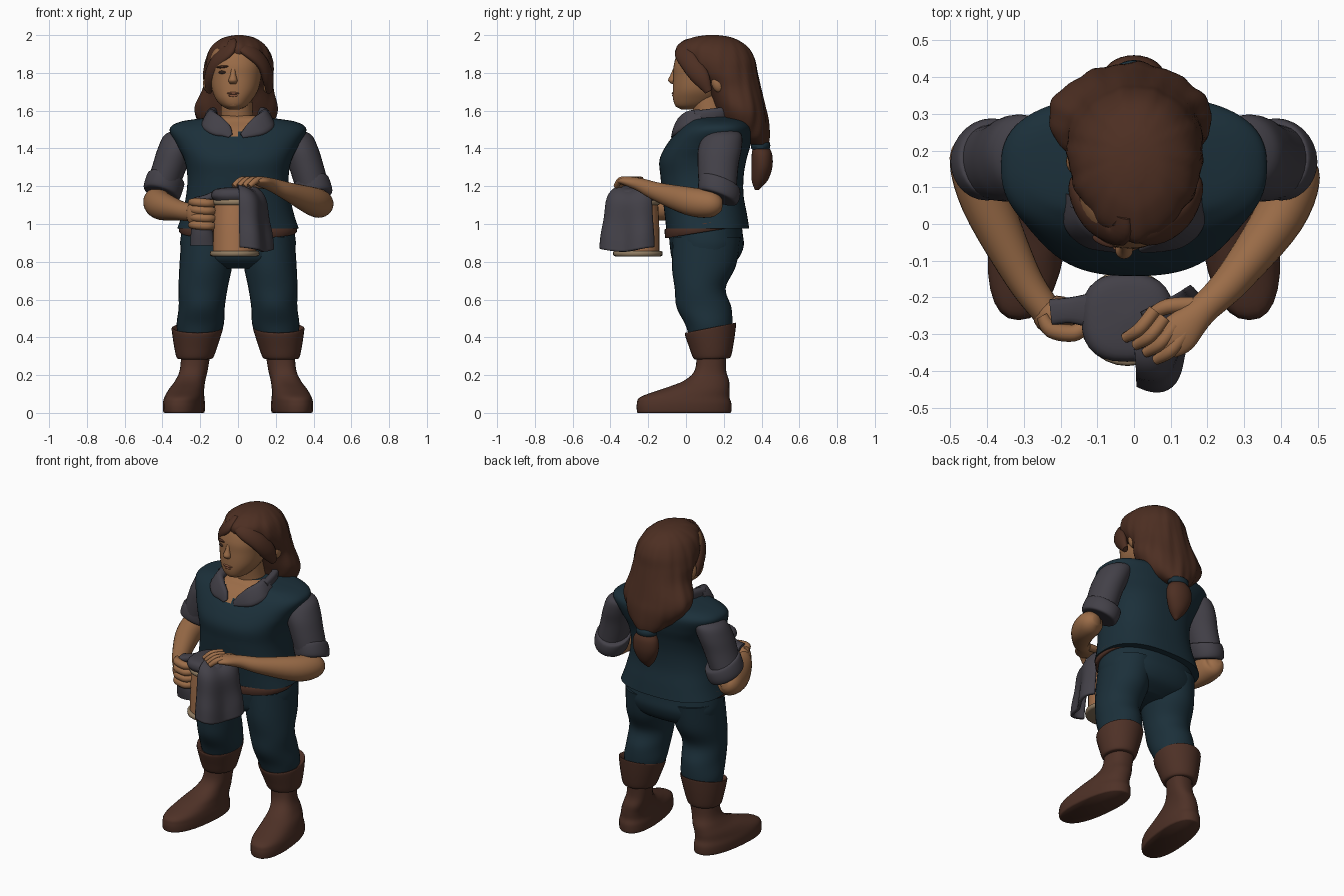
import bpy, bmesh, math
from mathutils import Vector, Euler

def material(name, r, g, b):
    m = bpy.data.materials.new(name)
    m.diffuse_color = (r, g, b, 1)
    return m

SKIN = material("skin", .33, .152, .065)
HAIR = material("hair_brown", .074, .028, .016)
BOOT = material("leather_brown", .077, .031, .02)
NAVY = material("navy_cloth", .011, .029, .042)
GREY = material("grey_cloth", .056, .052, .065)
TAN = material("mug_tan", .38, .17, .075)
BEIGE = material("mug_base_beige", .28, .20, .12)
DARK = material("eye_dark", .03, .015, .01)
LIP = material("lips", .25, .095, .05)

def finish(name, bm, mats, rule=None):
    bmesh.ops.recalc_face_normals(bm, faces=bm.faces)
    me = bpy.data.meshes.new(name)
    for f in bm.faces:
        f.smooth = True
        if rule:
            f.material_index = rule(f.calc_center_median())
    bm.to_mesh(me)
    bm.free()
    for m in mats:
        me.materials.append(m)
    ob = bpy.data.objects.new(name, me)
    bpy.context.collection.objects.link(ob)
    bpy.ops.object.select_all(action='DESELECT')
    ob.select_set(True)
    bpy.context.view_layer.objects.active = ob
    bpy.ops.object.shade_smooth_by_angle(angle=math.radians(50))
    return ob

def spline(pts, steps):
    # Catmull-Rom through tuples of any length
    out = []
    for i in range(len(pts) - 1):
        a, b, c, d = pts[max(i - 1, 0)], pts[i], pts[i + 1], pts[min(i + 2, len(pts) - 1)]
        for k in range(steps):
            t = k / steps
            out.append([.5 * (2 * q + (r - p) * t + (2 * p - 5 * q + 4 * r - s) * t * t
                        + (3 * q - p - 3 * r + s) * t ** 3) for p, q, r, s in zip(a, b, c, d)])
    return out + [list(pts[-1])]

def skin(name, pts, mats, ref=None, n=28, p=2, steps=5, warp=None, rule=None):
    """Sections (x, y, z, r1, r2): level rings, or rings square to the path when ref is given."""
    secs = spline(pts, steps)
    bm = bmesh.new()
    rings = []
    for i, (x, y, z, r1, r2) in enumerate(secs):
        u, v = Vector((1, 0, 0)), Vector((0, 1, 0))
        if ref:
            t = Vector(secs[min(i + 1, len(secs) - 1)][:3]) - Vector(secs[max(i - 1, 0)][:3])
            u = t.cross(Vector(ref)).normalized()
            v = u.cross(t).normalized()
        ring = []
        for k in range(n):
            a = 2 * math.pi * k / n
            c, s = math.cos(a), math.sin(a)
            c = math.copysign(abs(c) ** (2 / p), c)
            s = math.copysign(abs(s) ** (2 / p), s)
            co = Vector((x, y, z)) + u * c * max(r1, .003) + v * s * max(r2, .003)
            ring.append(bm.verts.new(warp(co) if warp else co))
        rings.append(ring)
    for a, b in zip(rings, rings[1:]):
        for k in range(n):
            bm.faces.new((a[k], a[(k + 1) % n], b[(k + 1) % n], b[k]))
    bm.faces.new(rings[0])
    bm.faces.new(rings[-1])
    return finish(name, bm, mats, rule)

def ball(name, loc, size, mat, rot=(0, 0, 0)):
    bm = bmesh.new()
    bmesh.ops.create_uvsphere(bm, u_segments=20, v_segments=12, radius=1)
    e = Euler([math.radians(a) for a in rot]).to_matrix()
    for v in bm.verts:
        v.co = e @ Vector([a * b for a, b in zip(v.co, size)]) + Vector(loc)
    return finish(name, bm, [mat])

# Vest, with a skin coloured V at the neck
skin("vest", [(0, .15, 1.575, .10, .10), (0, .155, 1.56, .19, .13), (0, .165, 1.54, .31, .16),
              (0, .155, 1.50, .362, .195), (0, .12, 1.42, .325, .222), (0, .09, 1.34, .285, .23),
              (0, .085, 1.25, .268, .22), (0, .09, 1.15, .275, .215), (0, .105, 1.05, .297, .218),
              (0, .115, .975, .322, .22)], [NAVY, SKIN], n=72, p=2.5, steps=6,
     rule=lambda c: int(c.y < .12 and c.z > 1.46 and abs(c.x + .01) < (c.z - 1.455) * 1.1))
# Neck and shirt collar with open flaps
skin("neck", [(0, .15, 1.50, .10, .10), (-.005, .13, 1.58, .085, .09), (-.01, .12, 1.70, .085, .10)], [SKIN])
skin("collar", [(-.15, .05, 1.555, .025, .045), (-.12, .20, 1.585, .022, .035), (0, .25, 1.595, .02, .035),
                (.12, .20, 1.585, .022, .035), (.15, .05, 1.555, .025, .045)], [GREY], ref=(0, .3, 1), n=16, p=3)
for s in (-1, 1):
    skin("collar_flap", [(s * .15, .08, 1.56, .03, .05), (s * .15, .01, 1.545, .028, .055),
                         (s * .115, -.035, 1.52, .02, .055), (s * .07, -.055, 1.495, .016, .04),
                         (s * .03 - .01, -.068, 1.465, .01, .014)], [GREY], ref=(-s * .55, .3, 1), n=16, p=3)

# Hips and belt, the belt slipping under the vest at the back
skin("hips", [(0, .10, 1.03, .28, .19), (0, .105, .95, .30, .195), (0, .11, .88, .305, .195),
              (0, .10, .81, .28, .17), (0, .09, .765, .15, .10)], [NAVY], p=2.3, n=40)
skin("belt", [(0, .095, .995, .303, .202), (0, .095, .99, .313, .208), (0, .095, .95, .313, .206),
              (0, .095, .945, .303, .202)], [BOOT], p=2.3, n=40, steps=2,
     warp=lambda c: Vector((c.x, c.y, c.z + (c.y - .02) * .16)))

# Legs, boot cuffs and boots
for s, side in ((-1, "left"), (1, "right")):
    skin(side + "_trouser_leg", [(s * .155, .11, .93, .145, .18), (s * .17, .095, .78, .14, .17),
         (s * .185, .075, .66, .13, .135), (s * .192, .095, .56, .122, .145),
         (s * .20, .12, .47, .125, .125), (s * .208, .125, .41, .11, .11)], [NAVY])
    skin(side + "_boot_cuff", [(s * .21, .13, .42, .10, .10), (s * .212, .13, .445, .125, .125),
         (s * .215, .13, .45, .135, .135), (s * .217, .13, .43, .133, .134), (s * .223, .135, .36, .117, .118),
         (s * .228, .138, .295, .098, .10), (s * .23, .138, .285, .08, .08)], [BOOT],
         warp=lambda c: Vector((c.x, c.y, c.z + (c.y - .13) * .2 * (c.z - .25) / .2)))
    skin(side + "_boot", [(s * .285, -.01, 0, .098, .245), (s * .285, -.01, .01, .105, .25),
         (s * .285, -.01, .05, .106, .25), (s * .283, -.005, .085, .10, .235), (s * .278, .05, .125, .09, .18),
         (s * .265, .108, .17, .078, .12), (s * .248, .13, .23, .073, .082), (s * .235, .135, .34, .078, .08)],
         [BOOT], p=2.35, warp=lambda c: Vector((c.x - s * c.y * .11, c.y, c.z)))

# Sleeves and rolled cuffs
for s, side, dz in ((-1, "left", 0), (1, "right", -.02)):
    skin(side + "_sleeve", [(s * .27, .20, 1.50, .06, .06), (s * .30, .195, 1.47, .09, .10),
         (s * .33, .18, 1.40, .095, .115), (s * .36, .17, 1.31, .093, .108),
         (s * .395, .168, 1.21 + dz, .09, .10)], [GREY])
    skin(side + "_sleeve_cuff", [(s * .375, .18, 1.255 + dz, .08, .08), (s * .38, .18, 1.25 + dz, .096, .105),
         (s * .395, .175, 1.20 + dz, .099, .11), (s * .405, .168, 1.16 + dz, .093, .10),
         (s * .405, .168, 1.155 + dz, .07, .07)], [GREY],
         warp=lambda c: Vector((c.x, c.y, c.z + (abs(c.x) - .4) * .3 - (c.y - .17) * .35)))

# Forearms and hands
UP = (0, 0, 1)
skin("left_forearm", [(-.425, .23, 1.13, .03, .03), (-.43, .19, 1.12, .072, .075), (-.40, .06, 1.095, .07, .075),
                      (-.305, -.14, 1.07, .05, .052), (-.24, -.235, 1.06, .042, .048)], [SKIN], ref=UP)
ball("left_palm", (-.21, -.25, 1.055), (.065, .055, .075), SKIN)
for i in range(4):
    z = 1.115 - .04 * i
    skin("left_finger", [(-.25, -.25, z, .016, .018), (-.225, -.287, z, .023, .023), (-.165, -.297, z - .005, .023, .023),
                         (-.13, -.275, z - .005, .019, .019)], [SKIN], ref=UP, n=12)
skin("right_forearm", [(.435, .19, 1.10, .03, .03), (.435, .14, 1.105, .072, .07), (.395, .02, 1.12, .07, .075),
                       (.27, -.15, 1.17, .05, .05), (.185, -.235, 1.205, .042, .036),
                       (.12, -.30, 1.225, .055, .026), (.085, -.335, 1.225, .04, .016)], [SKIN], ref=UP)
for i in range(4):
    x, y = .145 - .028 * i, -.325 + .02 * i
    skin("right_finger", [(x - .005, y + .03, 1.232, .018, .018), (x - .045, y - .02, 1.232, .018, .018),
                          (x - .085, y - .045, 1.20, .014, .014)], [SKIN], ref=UP, n=12)
skin("right_thumb", [(.16, -.22, 1.205, .022, .022), (.09, -.225, 1.21, .021, .02), (.04, -.25, 1.195, .015, .015)],
     [SKIN], ref=UP, n=12)

# Mug with base and rim
MX, MY = -.018, -.255
skin("mug_body", [(MX, MY, .85, .115, .115), (MX, MY, 1.0, .113, .113), (MX, MY, 1.14, .105, .105)], [TAN])
for name, z, r in (("mug_base", .828, .13), ("mug_rim", 1.10, .118)):
    skin(name, [(MX, MY, z, r - .012, r - .012), (MX, MY, z + .006, r, r), (MX, MY, z + .025, r, r),
                (MX, MY, z + .03, r - .012, r - .012)], [BEIGE], steps=2)

# Cloth draped over the mug, wrapping its front right side
bm = bmesh.new()
profile = spline([(.03, 1.19), (.10, 1.18), (.145, 1.13), (.158, 1.02), (.172, .93), (.178, .865)], 4)
rows = []
for r, z in profile:
    row = []
    for k in range(33):
        a = math.radians(-84 + 112 * k / 32)
        w = r * (1 + .08 * math.sin(a * 5 + .8) * min(1, (1.2 - z) * 4)) + .02 * math.exp(-((a + 1.1) / .35) ** 2)
        row.append(bm.verts.new((MX + .01 + w * math.cos(a), MY + w * math.sin(a), z + .012 * math.sin(a * 3))))
    rows.append(row)
for a, b in zip(rows, rows[1:]):
    for k in range(32):
        bm.faces.new((a[k], a[k + 1], b[k + 1], b[k]))
cloth = finish("cloth_drape", bm, [GREY])
mod = cloth.modifiers.new("thickness", 'SOLIDIFY')
mod.thickness = .018
mod.offset = 0
skin("cloth_top", [(MX, MY, 1.115, .10, .10), (MX, MY, 1.15, .125, .12), (MX, MY, 1.185, .10, .10),
                   (MX, MY, 1.195, .01, .01)], [GREY], p=2.6)
skin("cloth_strip", [(.0, -.23, 1.17, .075, .015), (-.09, -.235, 1.165, .055, .02), (-.17, -.235, 1.135, .036, .02),
                     (-.225, -.24, 1.125, .036, .018)], [GREY], ref=UP, n=16, p=3)
skin("cloth_tail", [(-.20, -.25, 1.02, .04, .04), (-.19, -.245, .95, .06, .045), (-.185, -.24, .885, .068, .04)],
     [GREY], n=20)

# Head and face
skin("head", [(-.02, .02, 1.607, .03, .045), (-.02, .035, 1.625, .065, .09), (-.02, .055, 1.66, .097, .123),
              (-.015, .07, 1.71, .122, .14), (-.012, .08, 1.78, .135, .147), (-.01, .085, 1.85, .14, .148),
              (-.005, .10, 1.93, .12, .13), (0, .11, 1.975, .04, .05)], [SKIN], n=40, p=2.15)
skin("nose", [(-.025, -.055, 1.825, .012, .012), (-.026, -.065, 1.79, .015, .017), (-.027, -.072, 1.76, .024, .023),
              (-.026, -.065, 1.742, .016, .012)], [SKIN], n=16)
for s, side in ((-1, "left"), (1, "right")):
    x = -.02 + s * .062
    y = -.041 + .004 * s
    ball(side + "_eye", (x, y, 1.803), (.022, .012, .009), DARK, (0, 0, s * 20))
    ball(side + "_brow", (x, y - .002, 1.832), (.034, .012, .007), HAIR, (0, s * 5, s * 22))
    ball(side + "_ear", (-.005 + s * .15, .17, 1.745), (.03, .035, .05), SKIN, (15, 0, 0))
ball("upper_lip", (-.024, -.064, 1.692), (.034, .012, .007), LIP)
ball("lower_lip", (-.024, -.062, 1.68), (.028, .012, .008), LIP)
ball("chin", (-.022, -.035, 1.637), (.038, .025, .022), SKIN)

# Long hair with a ripple of strands, narrow at the brow, swept fringe and tied tail
def strands(c):
    a = math.atan2(c.x, c.y - .2)
    k = 1 + .012 * math.sin(a * 13 + c.z * 9) + .008 * math.sin(a * 23)
    return Vector((c.x * k * (1 - max(0, .08 - c.y) * 1.2), .2 + (c.y - .2) * k, c.z))
skin("long_hair", [(.005, .14, 2.0, .02, .03), (.005, .14, 1.985, .085, .11), (.005, .14, 1.94, .145, .185),
                   (.005, .165, 1.875, .175, .20), (.003, .20, 1.80, .185, .18), (0, .25, 1.72, .187, .148),
                   (-.01, .285, 1.62, .222, .135), (-.01, .305, 1.55, .205, .13), (0, .335, 1.47, .14, .105),
                   (0, .385, 1.42, .07, .05)], [HAIR], n=72, steps=6, warp=strands)
for s, side in ((-1, "left"), (1, "right")):
    skin(side + "_fringe", [(-.04, .03, 1.955, .04, .02), (.0 + s * .05, -.015, 1.92, .05, .025),
         (.005 + s * .118, .015, 1.86, .05, .026), (.005 + s * .152, .075, 1.78, .05, .028),
         (.005 + s * .16, .12, 1.70, .02, .015)], [HAIR], ref=(s * .8, -.6, .5), n=20)
skin("hair_band", [(0, .395, 1.435, .05, .04), (0, .395, 1.43, .064, .05), (0, .395, 1.40, .064, .05),
                   (0, .395, 1.395, .05, .04)], [NAVY], steps=2)
skin("hair_tail", [(0, .395, 1.41, .045, .04), (0, .402, 1.37, .078, .054), (0, .402, 1.30, .08, .055),
                   (0, .39, 1.23, .05, .042), (0, .375, 1.18, .008, .01)], [HAIR])
